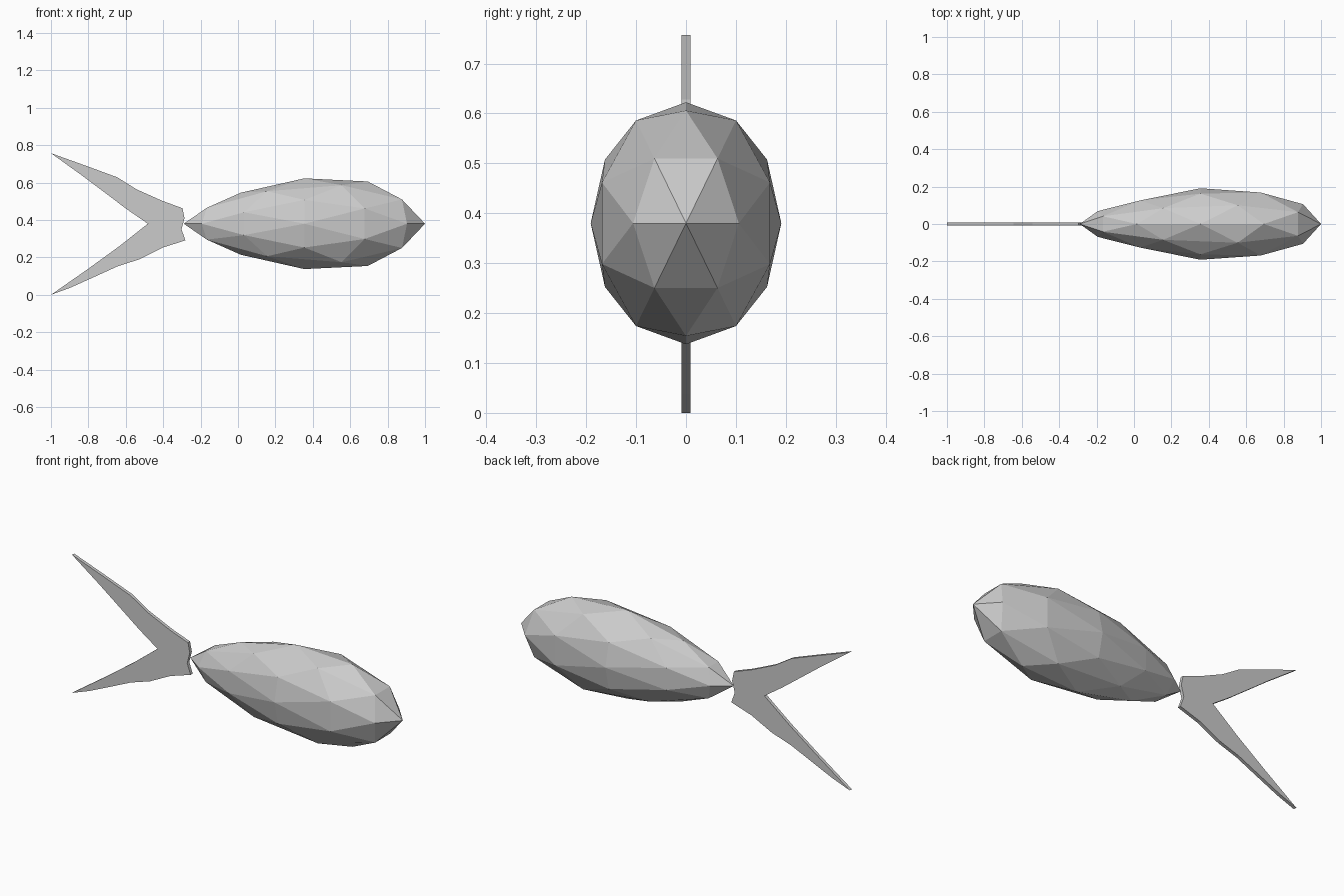
import bpy, bmesh
from mathutils import Vector

if "Cube" in bpy.data.objects:
    bpy.data.objects.remove(bpy.data.objects["Cube"])


def add_object(name, bm):
    bmesh.ops.recalc_face_normals(bm, faces=bm.faces)
    mesh = bpy.data.meshes.new(name)
    bm.to_mesh(mesh)
    bm.free()
    obj = bpy.data.objects.new(name, mesh)
    bpy.context.collection.objects.link(obj)
    return obj


def girth(x):
    # cross-section scale along the body: slim at the tail, full at the head
    keys = [(-1, 0.63), (0, 1.0), (0.31, 1.05), (0.526, 1.095), (0.81, 1.07), (1, 1.0)]
    for (x0, s0), (x1, s1) in zip(keys, keys[1:]):
        if x <= x1:
            return s0 + (s1 - s0) * (x - x0) / (x1 - x0)
    return keys[-1][1]


# Body: once-subdivided icosahedron, stretched lengthwise and tapered
PHI = (1 + 5 ** 0.5) / 2
bm = bmesh.new()
for a in (-1, 1):
    for b in (-PHI, PHI):
        for co in ((b, a, 0), (0, b, a), (a, 0, b)):
            bm.verts.new(co)
bmesh.ops.convex_hull(bm, input=bm.verts)
bmesh.ops.subdivide_edges(bm, edges=bm.edges[:], cuts=1, use_grid_fill=True)
for v in bm.verts:
    n = v.co.normalized()
    s = girth(n.x)
    v.co = Vector((0.355 + 0.645 * n.x, 0.191 * n.y * s, 0.38 + 0.2425 * n.z * s))
add_object("fish_body", bm)

# Tail fin: forked flat outline extruded to a thin plate
outline = [
    (-1.0, 0.757), (-0.805, 0.687), (-0.645, 0.628), (-0.543, 0.564),
    (-0.404, 0.502), (-0.297, 0.463), (-0.286, 0.41), (-0.302, 0.35),
    (-0.281, 0.291), (-0.404, 0.252), (-0.527, 0.19), (-0.644, 0.152),
    (-0.767, 0.096), (-0.896, 0.038), (-1.0, 0.0), (-0.805, 0.136),
    (-0.634, 0.26), (-0.482, 0.38), (-0.591, 0.455), (-0.83, 0.635),
]
bm = bmesh.new()
face = bm.faces.new([bm.verts.new((x, -0.009, z)) for x, z in outline])
ext = bmesh.ops.extrude_face_region(bm, geom=[face], use_keep_orig=True)
moved = [g for g in ext["geom"] if isinstance(g, bmesh.types.BMVert)]
bmesh.ops.translate(bm, verts=moved, vec=(0, 0.018, 0))
add_object("tail_fin", bm)
